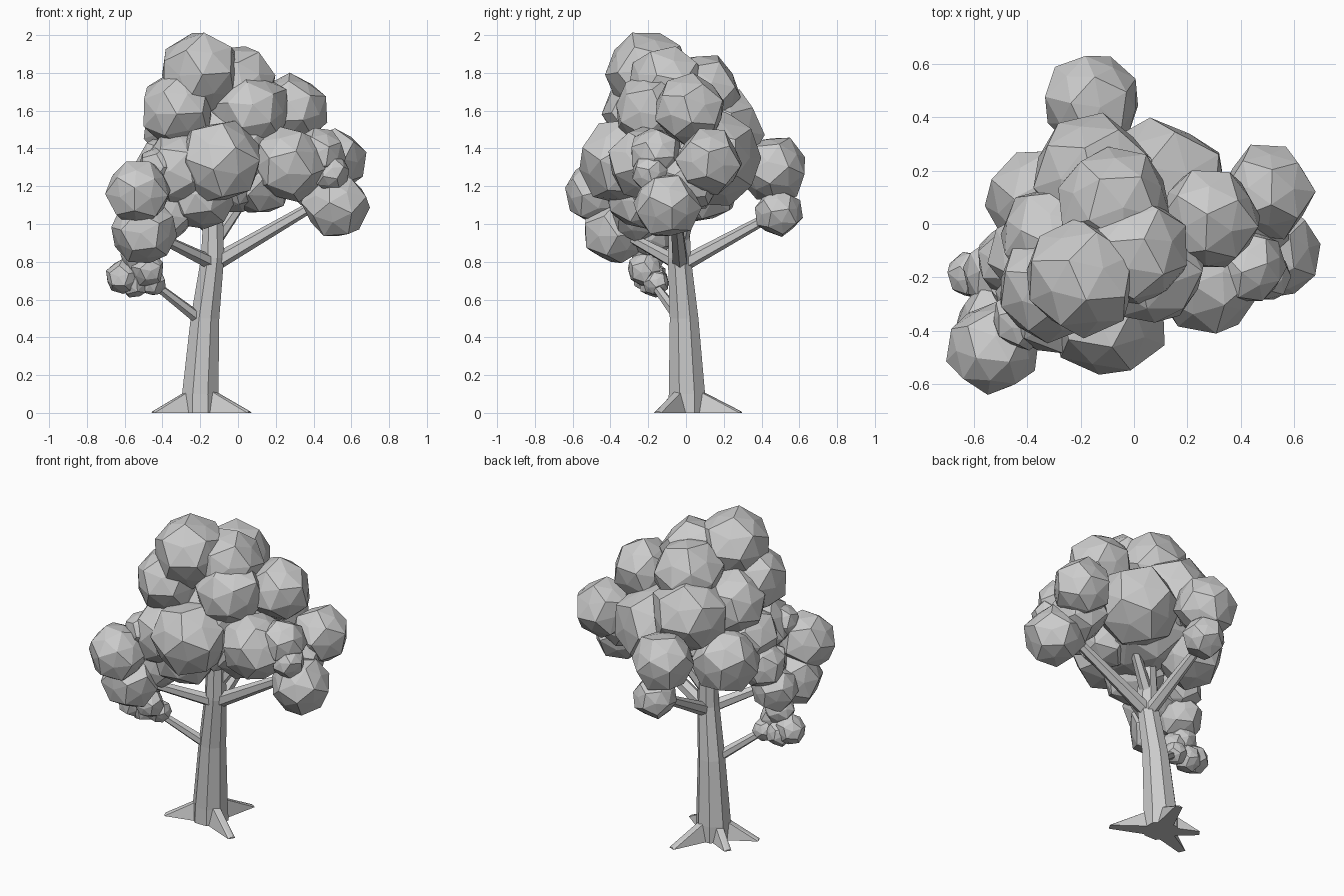
import bpy, bmesh, math, random
from mathutils import Vector, Euler

random.seed(4)
if "Cube" in bpy.data.objects:
    bpy.data.objects.remove(bpy.data.objects["Cube"], do_unlink=True)

GREY = (0.6, 0.6, 0.6, 1)
mat = bpy.data.materials.new("plain_grey")
mat.use_nodes = True
mat.diffuse_color = GREY
mat.node_tree.nodes["Principled BSDF"].inputs["Base Color"].default_value = GREY


def finish(bm, name):
    bmesh.ops.recalc_face_normals(bm, faces=bm.faces)
    mesh = bpy.data.meshes.new(name)
    bm.to_mesh(mesh)
    bm.free()
    mesh.materials.append(mat)
    obj = bpy.data.objects.new(name, mesh)
    bpy.context.collection.objects.link(obj)
    return obj


def leaf_ball(name, x, y, z, r):
    """Faceted ball of twelve slightly domed, uneven pentagons."""
    ico = bmesh.new()
    bmesh.ops.create_icosphere(ico, subdivisions=1, radius=1)
    points = [v.co.normalized() * 0.93 for v in ico.verts]
    points += [f.calc_center_median().normalized() * 1.04 for f in ico.faces]
    ico.free()
    turn = Euler([random.uniform(0, math.tau) for _ in range(3)])
    bm = bmesh.new()
    for p in points:
        p = p * random.uniform(0.96, 1.04)
        p.rotate(turn)
        bm.verts.new(Vector((x, y, z)) + p * r)
    bmesh.ops.convex_hull(bm, input=bm.verts)
    return finish(bm, name)


def tube(name, rings, sides=6, upright=False):
    """Tapered faceted limb through (centre, radius) rings."""
    bm = bmesh.new()
    centres = [Vector(c) for c, _ in rings]
    axis = Vector((0, 0, 1)) if upright else centres[-1] - centres[0]
    aim = axis.to_track_quat('Z', 'Y')
    loops = []
    for c, (_, r) in zip(centres, rings):
        loop = []
        for k in range(sides):
            a = math.tau * (k + 0.5) / sides
            off = Vector((math.cos(a), math.sin(a), 0)) * r
            loop.append(bm.verts.new(c + aim @ off))
        loops.append(loop)
    for low, high in zip(loops, loops[1:]):
        for k in range(sides):
            n = (k + 1) % sides
            bm.faces.new((low[k], low[n], high[n], high[k]))
    bm.faces.new(loops[0])
    bm.faces.new(loops[-1])
    return finish(bm, name)


def root(name, tip):
    """Flat-bottomed wedge running from the trunk out to a tip."""
    start, tip = Vector((-0.2, 0.0, 0)), Vector(tip)
    side = (tip - start).normalized().cross(Vector((0, 0, 1)))
    bm = bmesh.new()
    for t, width, height in ((0.1, 0.055, 0.14), (0.45, 0.042, 0.08), (1, 0.022, 0.008)):
        mid = start.lerp(tip, t)
        for s in (-1, 1):
            bm.verts.new(mid + side * s * width)
            bm.verts.new(mid + side * s * width * 0.4 + Vector((0, 0, height)))
    bmesh.ops.convex_hull(bm, input=bm.verts)
    return finish(bm, name)


# Trunk
tube("trunk", [((-0.2, 0.005, 0), 0.108), ((-0.2, 0.005, 0.1), 0.104),
               ((-0.175, -0.01, 0.5), 0.082), ((-0.135, -0.035, 0.82), 0.066),
               ((-0.13, -0.035, 1.15), 0.052)], 8, upright=True)

# Roots
for tip in ((-0.45, -0.1, 0), (0.06, -0.15, 0), (-0.1, 0.29, 0), (-0.39, 0.13, 0)):
    root("root", tip)

# Branches
for name, start, end, r in (
        ("right_low_branch", (-0.17, -0.01, 0.47), (-0.48, -0.19, 0.71), 0.035),
        ("right_high_branch", (-0.13, -0.04, 0.79), (-0.48, -0.35, 0.96), 0.04),
        ("left_branch", (-0.13, -0.03, 0.79), (0.42, -0.06, 1.11), 0.045),
        ("back_branch", (-0.13, -0.03, 0.78), (-0.14, 0.48, 1.06), 0.042),
        ("upper_branch", (-0.13, -0.03, 0.9), (0.08, 0.06, 1.2), 0.04)):
    tube(name, [(start, r), (end, r * 0.6)])

# Foliage, grouped by where it sits on the tree
FOLIAGE = {
    "crown_foliage": ((-.2, -.2, 1.8, .215), (.0, -.1, 1.74, .205), (.06, -.17, 1.6, .21),
                      (-.32, -.24, 1.6, .2), (-.08, .08, 1.69, .21), (.28, .02, 1.6, .19),
                      (-.15, .18, 1.49, .23), (-.3, -.05, 1.52, .2)),
    "middle_foliage": ((-.1, -.34, 1.33, .225), (-.3, -.28, 1.29, .21), (.27, -.21, 1.32, .2),
                       (.1, .14, 1.34, .25), (-.35, .09, 1.21, .2), (-.05, -.05, 1.36, .32),
                       (-.2, -.24, 1.16, .19), (.12, -.12, 1.23, .18), (-.36, -.12, 1.3, .18)),
    "left_foliage": ((.5, .12, 1.33, .175), (.52, -.1, 1.1, .175), (.43, -.16, 1.37, .14),
                     (.49, -.19, 1.27, .1), (.42, .01, 1.24, .17)),
    "right_foliage": ((-.53, -.47, 1.17, .17), (-.5, -.38, .96, .17), (-.5, -.19, .96, .14),
                      (-.38, -.25, 1.06, .15), (-.45, -.13, 1.12, .14), (-.42, -.36, 1.3, .11)),
    "right_low_foliage": ((-.61, -.19, .72, .09), (-.48, -.22, .76, .09), (-.53, -.2, .83, .09),
                          (-.55, -.17, .69, .08), (-.45, -.16, .69, .07)),
    "back_foliage": ((-.16, .46, 1.29, .18), (-.12, .49, 1.06, .125)),
}
for name, balls in FOLIAGE.items():
    for ball in balls:
        leaf_ball(name, *ball)
